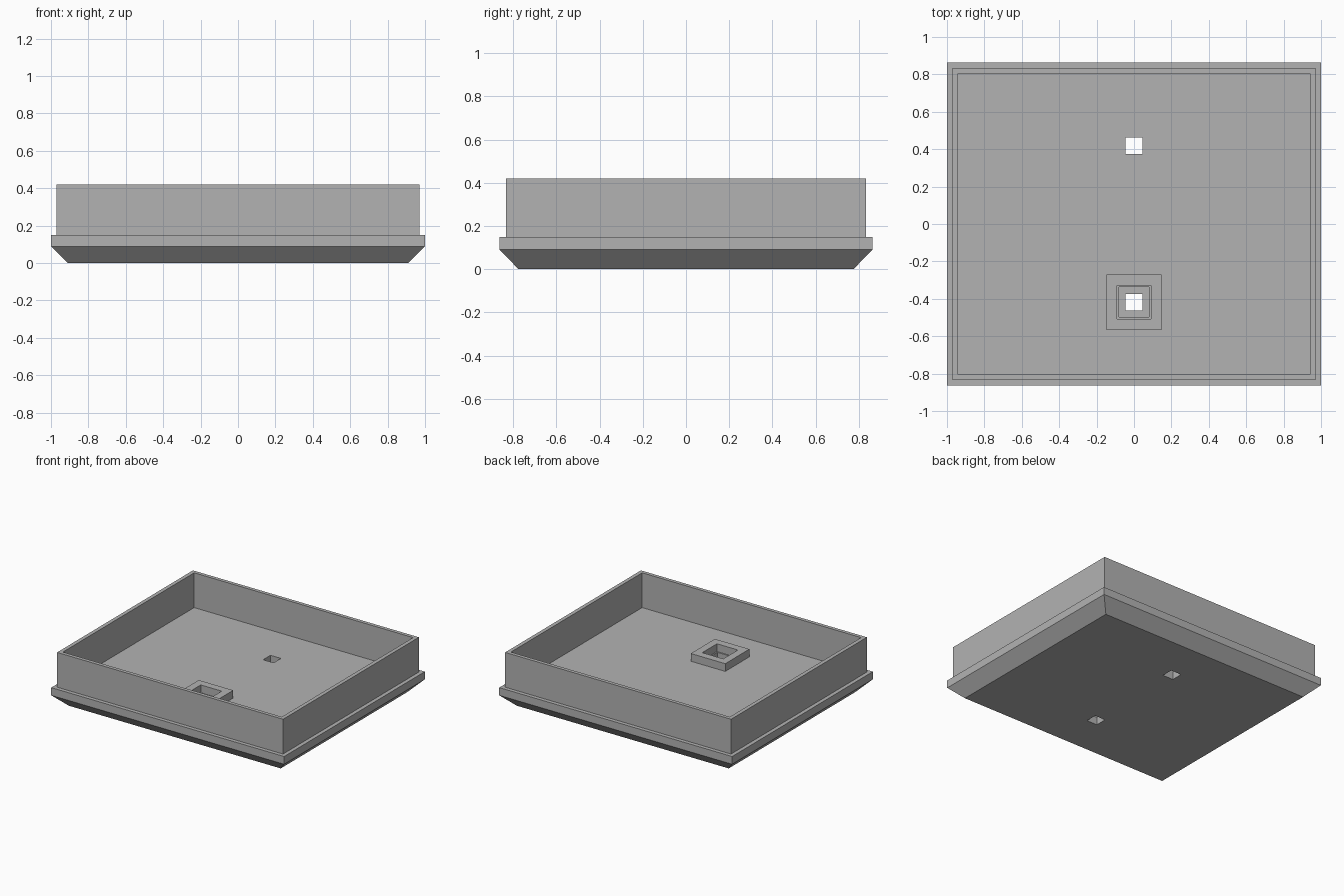
import bpy
import bmesh

cube = bpy.data.objects.get("Cube")
if cube:
    bpy.data.objects.remove(cube, do_unlink=True)

grey = bpy.data.materials.new("plain grey")
grey.use_nodes = True
colour = (0.45, 0.45, 0.45, 1)
grey.diffuse_color = colour
grey.node_tree.nodes["Principled BSDF"].inputs["Base Color"].default_value = colour


def loft(name, rings, y=0, closed=False):
    """Skin a stack of rectangles (half width, half depth, height)."""
    bm = bmesh.new()
    loops = [[bm.verts.new((sx * w, y + sy * d, z))
              for sx, sy in ((-1, -1), (1, -1), (1, 1), (-1, 1))]
             for w, d, z in rings]
    pairs = list(zip(loops, loops[1:]))
    if closed:
        pairs.append((loops[-1], loops[0]))
    else:
        bm.faces.new(loops[0])
        bm.faces.new(loops[-1])
    for a, b in pairs:
        for i in range(4):
            j = (i + 1) % 4
            bm.faces.new((a[i], a[j], b[j], b[i]))
    bmesh.ops.recalc_face_normals(bm, faces=bm.faces)
    mesh = bpy.data.meshes.new(name)
    bm.to_mesh(mesh)
    bm.free()
    mesh.materials.append(grey)
    obj = bpy.data.objects.new(name, mesh)
    bpy.context.collection.objects.link(obj)
    return obj


def cut(target, cutter):
    mod = target.modifiers.new(cutter.name, "BOOLEAN")
    mod.operation = "DIFFERENCE"
    mod.solver = "EXACT"
    mod.object = cutter
    cutter.hide_render = True
    cutter.hide_set(True)


FLOOR = 0.15
HOLE_Y = 0.418

# Bevelled base, flange, walls and floor
tray = loft("tray", [
    (0.91, 0.775, 0), (1, 0.8625, 0.09), (1, 0.8625, FLOOR),
    (0.97, 0.833, FLOOR), (0.97, 0.833, 0.42),
    (0.94, 0.805, 0.42), (0.94, 0.805, FLOOR)])

# Square through holes, the front one with a wider recess
cut(tray, loft("back_hole_cutter", [(0.045, 0.045, -0.1), (0.045, 0.045, 0.3)], HOLE_Y))
cut(tray, loft("front_hole_cutter", [
    (0.045, 0.045, -0.1), (0.045, 0.045, 0.06),
    (0.08, 0.08, 0.06), (0.08, 0.08, 0.3)], -HOLE_Y))

# Raised square collar around the front hole
loft("collar", [
    (0.148, 0.148, FLOOR), (0.148, 0.148, 0.21),
    (0.09, 0.09, 0.21), (0.09, 0.09, FLOOR)], -HOLE_Y, closed=True)
